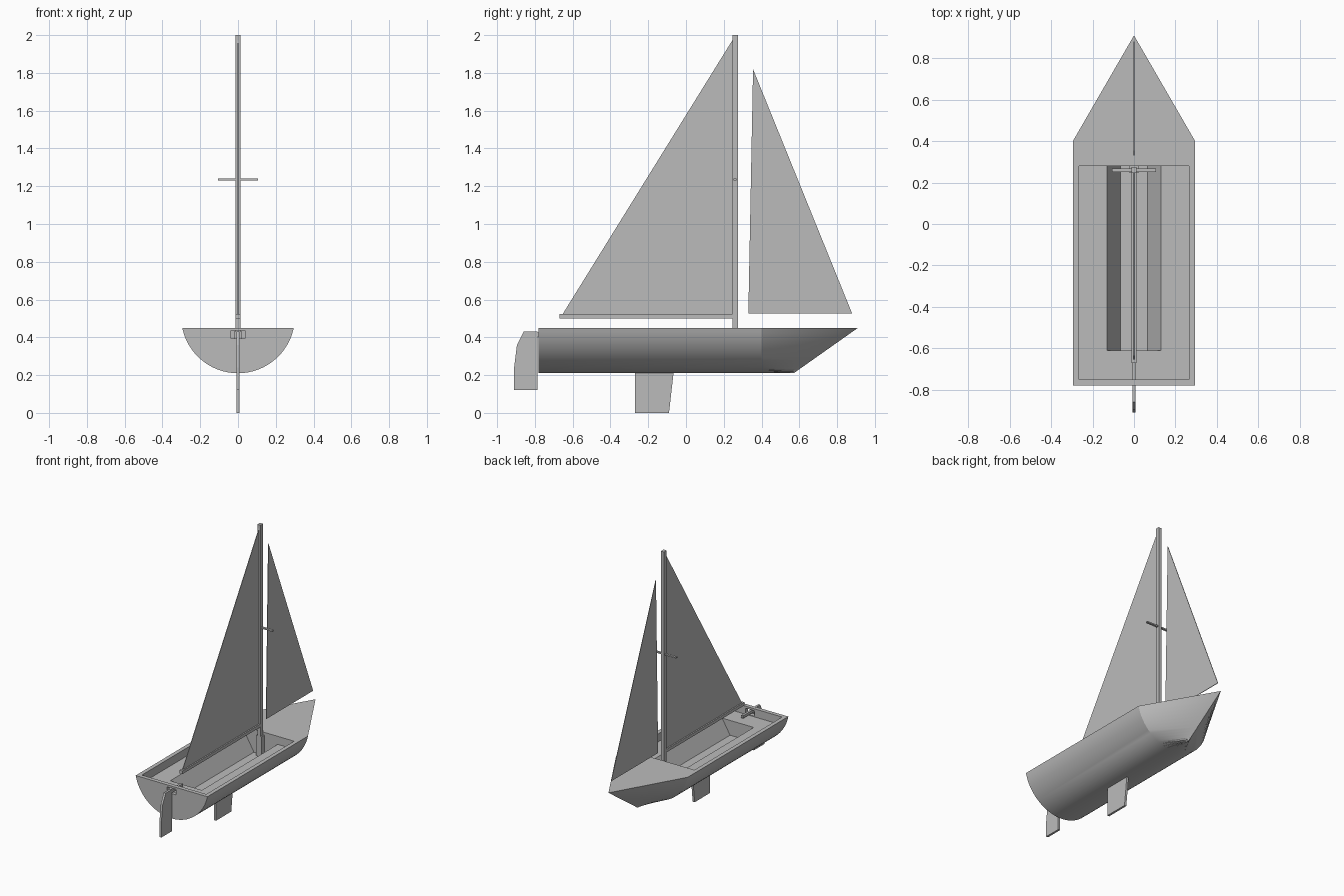
import bpy, bmesh, math
from mathutils import Vector

if "Cube" in bpy.data.objects:
    bpy.data.objects.remove(bpy.data.objects["Cube"])

grey = bpy.data.materials.new("plain grey")
grey.use_nodes = True
grey.diffuse_color = (0.5, 0.5, 0.5, 1)
grey.node_tree.nodes["Principled BSDF"].inputs["Base Color"].default_value = (0.5, 0.5, 0.5, 1)


def make_object(name, bm):
    bmesh.ops.recalc_face_normals(bm, faces=bm.faces)
    mesh = bpy.data.meshes.new(name)
    bm.to_mesh(mesh)
    bm.free()
    mesh.materials.append(grey)
    obj = bpy.data.objects.new(name, mesh)
    bpy.context.collection.objects.link(obj)
    return obj


def prism(name, points, depth):
    """Extrude a closed outline by the depth vector."""
    bm = bmesh.new()
    face = bm.faces.new([bm.verts.new(p) for p in points])
    moved = bmesh.ops.extrude_face_region(bm, geom=[face])["geom"]
    bmesh.ops.translate(bm, vec=depth,
                        verts=[v for v in moved if isinstance(v, bmesh.types.BMVert)])
    return make_object(name, bm)


def plate(name, outline, thickness):
    """Upright plate on the centre line from a (y, z) outline."""
    return prism(name, [(-thickness / 2, y, z) for y, z in outline], Vector((thickness, 0, 0)))


def box(name, half_width, y0, y1, z0, z1):
    return plate(name, [(y0, z0), (y1, z0), (y1, z1), (y0, z1)], 2 * half_width)


def activate(obj):
    bpy.ops.object.select_all(action='DESELECT')
    obj.select_set(True)
    bpy.context.view_layer.objects.active = obj


def cut(target, cutter):
    mod = target.modifiers.new("cut", 'BOOLEAN')
    mod.operation = 'DIFFERENCE'
    mod.solver = 'EXACT'
    mod.object = cutter
    activate(target)
    bpy.ops.object.modifier_apply(modifier=mod.name)
    bpy.data.objects.remove(cutter)


# Hull: round section lofted from the transom to a raked stem
DECK, BOTTOM, BEAM = 0.45, 0.21, 0.295
depth = DECK - BOTTOM
radius = (BEAM ** 2 + depth ** 2) / (2 * depth)
half_angle = math.asin(BEAM / radius)
STEPS = 32
arc = []
for i in range(STEPS + 1):
    a = half_angle * (2 * i / STEPS - 1)
    arc.append((radius * math.sin(a), BOTTOM + radius * (1 - math.cos(a))))

bm = bmesh.new()
stern = [bm.verts.new((x, -0.78, z)) for x, z in arc]
shoulder = [bm.verts.new((x, 0.4, z)) for x, z in arc]
half = [bm.verts.new((0, 0.57 + 0.34 * (z - BOTTOM) / depth, z)) for x, z in arc[:STEPS // 2 + 1]]
stem = half + half[-2::-1]
for i in range(STEPS):
    bm.faces.new((stern[i], stern[i + 1], shoulder[i + 1], shoulder[i]))
    bm.faces.new((shoulder[i], shoulder[i + 1], stem[i + 1], stem[i]))
bm.faces.new(stern)
bm.faces.new((stern[0], shoulder[0], shoulder[-1], stern[-1]))
bm.faces.new((shoulder[0], stem[0], shoulder[-1]))
bmesh.ops.triangulate(bm, faces=[f for f in bm.faces if len(f.verts) == 4 and
                                 max(v.co.y for v in f.verts) > 0.5])
hull = make_object("hull", bm)

# Cockpit, sloping foot well and tiller opening
BENCH, FLOOR = 0.39, 0.28
cut(hull, box("cockpit_cutter", 0.265, -0.75, 0.28, BENCH, 0.6))
well = [(-0.13, 0.42), (-0.13, BENCH), (-0.065, FLOOR),
        (0.065, FLOOR), (0.13, BENCH), (0.13, 0.42)]
cut(hull, prism("well_cutter", [(x, -0.61, z) for x, z in well], Vector((0, 0.89, 0))))
cut(hull, box("tiller_hole_cutter", 0.037, -0.82, -0.72, 0.395, 0.435))
activate(hull)
bpy.ops.object.shade_smooth_by_angle(angle=math.radians(25))

# Keel, rudder and tiller
plate("keel", [(-0.27, 0.22), (-0.27, 0), (-0.09, 0), (-0.065, 0.22)], 0.016)
plate("rudder", [(-0.785, 0.43), (-0.86, 0.43), (-0.895, 0.36), (-0.91, 0.24),
                 (-0.91, 0.12), (-0.785, 0.12)], 0.016)
box("tiller", 0.008, -0.86, -0.66, 0.405, 0.425)

# Mast, boom and spreader
box("mast_step", 0.022, 0.245, 0.279, FLOOR, 0.43)
box("mast", 0.013, 0.245, 0.275, FLOOR, 2)
box("boom", 0.012, -0.67, 0.25, 0.5, 0.523)
box("spreader", 0.105, 0.252, 0.268, 1.23, 1.24)

# Sails
plate("mainsail", [(-0.655, 0.52), (0.25, 0.52), (0.25, 1.98)], 0.004)
plate("jib", [(0.33, 0.525), (0.88, 0.525), (0.355, 1.82)], 0.004)
